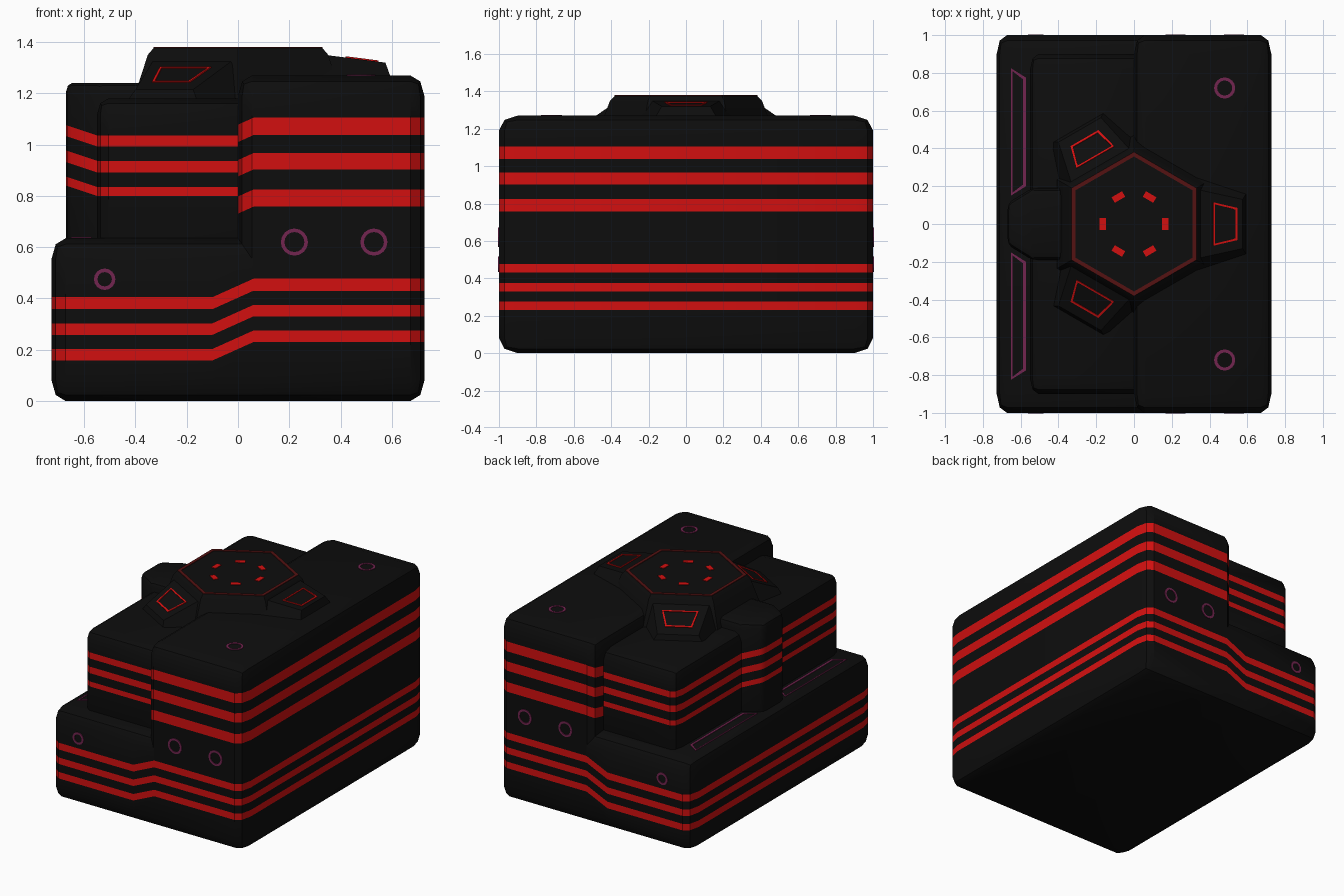
import bpy, bmesh, math
from mathutils import Matrix, Vector

if "Cube" in bpy.data.objects:
    bpy.data.objects.remove(bpy.data.objects["Cube"])


def material(name, rgb):
    m = bpy.data.materials.new(name)
    m.diffuse_color = (*rgb, 1)
    m.use_nodes = True
    m.node_tree.nodes["Principled BSDF"].inputs["Base Color"].default_value = m.diffuse_color
    return m


BLACK = material("black_shell", (0.004, 0.004, 0.004))
RED = material("bright_red", (0.65, 0.005, 0.005))
DARK_RED = material("dark_red", (0.09, 0.006, 0.006))
PURPLE = material("dull_purple", (0.17, 0.018, 0.08))


def finish(bm, name, mats, smooth=True):
    me = bpy.data.meshes.new(name)
    bm.to_mesh(me)
    bm.free()
    for m in mats:
        me.materials.append(m)
    ob = bpy.data.objects.new(name, me)
    bpy.context.collection.objects.link(ob)
    if smooth:
        bpy.ops.object.select_all(action='DESELECT')
        ob.select_set(True)
        bpy.context.view_layer.objects.active = ob
        bpy.ops.object.shade_smooth_by_angle(angle=math.radians(35))
    return ob


def bisect(bm, co, no):
    bmesh.ops.bisect_plane(bm, geom=bm.verts[:] + bm.edges[:] + bm.faces[:],
                           plane_co=co, plane_no=no)


def shell(name, pts, direction, bevel, bands, breaks=(), shift=lambda x: 0.0):
    """Extruded outline with stretched round bevels and red bands round its sides."""
    stretch = Vector((0.55, 1.0, 0.8))
    bm = bmesh.new()
    face = bm.faces.new([bm.verts.new(p) for p in pts])
    ext = bmesh.ops.extrude_face_region(bm, geom=[face])['geom']
    bmesh.ops.translate(bm, vec=direction,
                        verts=[g for g in ext if isinstance(g, bmesh.types.BMVert)])
    bmesh.ops.recalc_face_normals(bm, faces=bm.faces[:])
    for v in bm.verts:
        v.co = Vector(a / b for a, b in zip(v.co, stretch))
    bm.normal_update()
    bmesh.ops.bevel(bm, geom=[e for e in bm.edges if e.is_convex], offset=bevel,
                    offset_type='OFFSET', segments=2, profile=0.5, affect='EDGES')
    for v in bm.verts:
        v.co = v.co * stretch
    # cut the bands in sheared space so that they kink where the shift changes
    for x in breaks:
        bisect(bm, (x, 0, 0), (1, 0, 0))
    for v in bm.verts:
        v.co.z -= shift(v.co.x)
    for z0, z1 in bands:
        bisect(bm, (0, 0, z0), (0, 0, 1))
        bisect(bm, (0, 0, z1), (0, 0, 1))
    bm.normal_update()
    for f in bm.faces:
        z = f.calc_center_median().z
        if abs(f.normal.z) < 0.6 and any(a < z < b for a, b in bands):
            f.material_index = 1
    for v in bm.verts:
        v.co.z += shift(v.co.x)
    bm.normal_update()
    return finish(bm, name, [BLACK, RED])


def plate(name, outline, mat, matrix, frame=None, thick=0.005):
    """Thin flat plate, or an open frame of the given width."""
    bm = bmesh.new()
    f = bm.faces.new([bm.verts.new((x, y, 0)) for x, y in outline])
    bm.normal_update()
    if frame:
        bmesh.ops.inset_individual(bm, faces=[f], thickness=frame)
        bmesh.ops.delete(bm, geom=[f], context='FACES_ONLY')
    ext = bmesh.ops.extrude_face_region(bm, geom=bm.faces[:])['geom']
    bmesh.ops.translate(bm, vec=(0, 0, thick),
                        verts=[g for g in ext if isinstance(g, bmesh.types.BMVert)])
    bmesh.ops.recalc_face_normals(bm, faces=bm.faces[:])
    bm.transform(matrix)
    return finish(bm, name, [mat], smooth=False)


def loft(name, rings, matrix=Matrix()):
    """Closed solid through rings of equal point count."""
    bm = bmesh.new()
    rows = [[bm.verts.new(p) for p in r] for r in rings]
    n = len(rows[0])
    for a, b in zip(rows, rows[1:]):
        for i in range(n):
            j = (i + 1) % n
            bm.faces.new((a[i], a[j], b[j], b[i]))
    bm.faces.new(rows[0][::-1])
    bm.faces.new(rows[-1])
    bmesh.ops.recalc_face_normals(bm, faces=bm.faces[:])
    bm.transform(matrix)
    return finish(bm, name, [BLACK])


def polygon(r, n, start=0.0):
    return [(r * math.cos(start + 2 * math.pi * i / n),
             r * math.sin(start + 2 * math.pi * i / n)) for i in range(n)]


def clamp(t):
    return max(0.0, min(1.0, t))


T, R = Matrix.Translation, Matrix.Rotation

# main shell: stepped profile, low on the left, tall on the right
W = 0.727
profile = [(-W, 0), (W, 0), (W, 1.27), (0, 1.27), (0, 0.635), (-W, 0.635)]
shell("main_shell", [(x, -1, z) for x, z in profile], (0, 2, 0), 0.1,
      [(0.23, 0.275), (0.33, 0.375), (0.43, 0.477),
       (0.758, 0.825), (0.903, 0.967), (1.037, 1.105)],
      breaks=(-0.1, 0.06), shift=lambda x: -0.072 * clamp((0.06 - x) / 0.16))

# upper left block, inset from the front and back
upper_bands = [(0.80, 0.835), (0.892, 0.937), (0.993, 1.036)]
shell("upper_left_block",
      [(-0.55, -0.9, 0.5), (0.2, -0.9, 0.5), (0.2, 0.9, 0.5), (-0.55, 0.9, 0.5)],
      (0, 0, 0.68), 0.08, upper_bands)

# centre rib with slanted sides
shell("centre_rib",
      [(0.1, -0.19, 0.5), (0.1, 0.19, 0.5), (-0.54, 0.19, 0.5),
       (-0.67, 0.11, 0.5), (-0.67, -0.11, 0.5), (-0.54, -0.19, 0.5)],
      (0, 0, 0.74), 0.04, upper_bands,
      breaks=(-0.55,), shift=lambda x: 0.04 * clamp((-0.55 - x) / 0.12))

# hexagonal hub on top
def hexagon(apothem):
    return polygon(apothem / math.cos(math.pi / 6), 6, math.pi / 6)

loft("hub", [[(x, y, z) for x, y in hexagon(a)]
             for a, z in ((0.41, 1.17), (0.352, 1.35), (0.33, 1.376))])
plate("hub_rim", hexagon(0.33), DARK_RED, T((0, 0, 1.375)), frame=0.024)

# hub lights
for k in range(6):
    plate(f"hub_light_{k + 1}",
          [(-0.017, -0.032), (0.017, -0.032), (0.017, 0.032), (-0.017, 0.032)], RED,
          R(k * math.pi / 3, 4, 'Z') @ T((0.165, 0, 1.375)))

# three sloping arms with trapezoid light frames
for k, (tip_top, tip_low) in enumerate(((1.32, 1.25), (1.215, 1.15), (1.215, 1.15))):
    turn = R(k * math.tau / 3, 4, 'Z')
    low = [(0.3, -0.27, tip_low), (0.6, -0.17, tip_low),
           (0.6, 0.17, tip_low), (0.3, 0.27, tip_low)]
    top = [(0.3, -0.19, 1.355), (0.575, -0.13, tip_top),
           (0.575, 0.13, tip_top), (0.3, 0.19, 1.355)]
    loft(f"arm_{k + 1}", [low, top], turn)
    tilt = math.atan2(1.355 - tip_top, 0.275)
    plate(f"arm_light_{k + 1}",
          [(0.12, -0.115), (0.25, -0.085), (0.25, 0.085), (0.12, 0.115)], RED,
          turn @ T((0.3, 0, 1.355)) @ R(tilt, 4, 'Y'), frame=0.014)

# round port rings, shelf frames and top rings, mirrored front to back
for side, s in (("front", -1), ("back", 1)):
    for i, (x, z, r) in enumerate(((0.22, 0.62, 0.053), (0.53, 0.62, 0.053),
                                   (-0.52, 0.475, 0.042))):
        plate(f"{side}_port_ring_{i + 1}", polygon(r, 16), PURPLE,
              T((x, s * 0.999, z)) @ R(-s * math.pi / 2, 4, 'X'), frame=0.014)
    plate(f"{side}_top_ring", polygon(0.056, 16), PURPLE,
          T((0.48, s * 0.72, 1.269)), frame=0.016)
    plate(f"{side}_shelf_frame",
          [(-0.652, s * 0.825), (-0.652, s * 0.15), (-0.572, s * 0.2), (-0.572, s * 0.775)],
          PURPLE, T((0, 0, 0.634)), frame=0.018)
